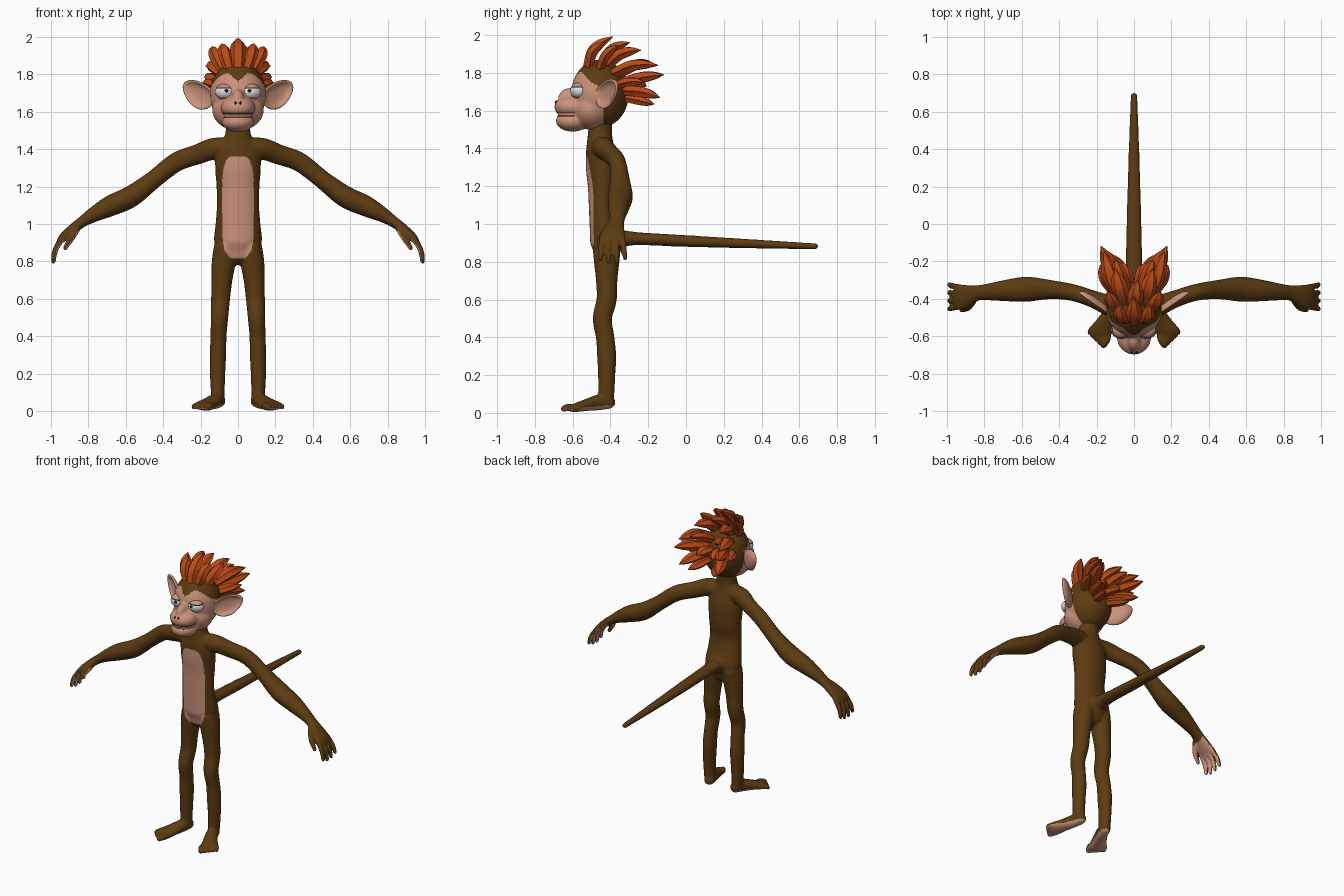
import bpy, bmesh, math
from mathutils import Vector, Matrix

if "Cube" in bpy.data.objects:
    bpy.data.objects.remove(bpy.data.objects["Cube"])


def material(name, rgb):
    m = bpy.data.materials.new(name)
    m.diffuse_color = (*rgb, 1)
    m.use_nodes = True
    m.node_tree.nodes["Principled BSDF"].inputs["Base Color"].default_value = m.diffuse_color
    return m


FUR = material("brown fur", (0.11, 0.045, 0.006))
SKIN = material("pink skin", (0.60, 0.29, 0.20))
HAIR = material("orange hair", (0.50, 0.07, 0.008))
WHITE = material("eye white", (0.72, 0.75, 0.77))
DARK = material("dark line", (0.012, 0.01, 0.01))


def spline(pts, steps=4):
    """Catmull-Rom through points carrying position and two radii."""
    out = []
    for i in range(len(pts) - 1):
        p = [pts[max(0, min(len(pts) - 1, i + k))] for k in (-1, 0, 1, 2)]
        for s in range(steps):
            t = s / steps
            out.append([0.5 * (2 * b + (c - a) * t + (2 * a - 5 * b + 4 * c - d) * t * t
                               + (3 * b - a - 3 * c + d) * t ** 3) for a, b, c, d in zip(*p)])
    out.append(list(pts[-1]))
    return out


def tube(bm, pts, ref, n=16, star=0.0):
    """Smooth tube with rounded ends; points are (x, y, z, radius along ref, other radius)."""
    pts = spline(pts)
    pos = [Vector(p[:3]) for p in pts]
    last = len(pts) - 1
    rings = []
    for i, p in enumerate(pts):
        t = (pos[min(i + 1, last)] - pos[max(i - 1, 0)]).normalized()
        a, b = max(p[3], 0.002), max(p[4], 0.002)
        ring = [(pos[i], t, a, b)]
        for deg in (30, 60, 80):
            e = math.radians(deg)
            off = t * min(a, b) * math.sin(e)
            if i == 0:
                ring.insert(0, (pos[i] - off, t, a * math.cos(e), b * math.cos(e)))
            elif i == last:
                ring.append((pos[i] + off, t, a * math.cos(e), b * math.cos(e)))
        rings += ring
    loops = []
    for c, t, a, b in rings:
        u = Vector(ref)
        u = (u - t * u.dot(t)).normalized()
        v = t.cross(u)
        loop = []
        for k in range(n):
            ang, f = 2 * math.pi * k / n, 1 - star * (k % 2)
            loop.append(bm.verts.new(c + u * a * f * math.cos(ang) + v * b * f * math.sin(ang)))
        loops.append(loop)
    for l0, l1 in zip(loops, loops[1:]):
        for k in range(n):
            bm.faces.new((l0[k], l0[(k + 1) % n], l1[(k + 1) % n], l1[k]))
    bm.faces.new(loops[0])
    bm.faces.new(loops[-1])


def ball(bm, c, r):
    bmesh.ops.create_uvsphere(bm, u_segments=32, v_segments=20, radius=1,
                              matrix=Matrix.Translation(c) @ Matrix.Diagonal((*r, 1)))


def finish(bm, name, mats, rule=None, voxel=0, smooth=0, subsurf=0, angle=None):
    bmesh.ops.recalc_face_normals(bm, faces=bm.faces[:])
    me = bpy.data.meshes.new(name)
    bm.to_mesh(me)
    bm.free()
    ob = bpy.data.objects.new(name, me)
    bpy.context.collection.objects.link(ob)
    if voxel:
        m = ob.modifiers.new("fuse", 'REMESH')
        m.mode, m.voxel_size = 'VOXEL', voxel
        m = ob.modifiers.new("soften", 'SMOOTH')
        m.factor, m.iterations = 0.5, smooth
    if subsurf:
        ob.modifiers.new("round", 'SUBSURF').levels = subsurf
    if ob.modifiers:
        dg = bpy.context.evaluated_depsgraph_get()
        me = bpy.data.meshes.new_from_object(ob.evaluated_get(dg))
        ob.modifiers.clear()
        ob.data = me
    me.materials.clear()
    for m in mats:
        me.materials.append(m)
    for f in me.polygons:
        f.material_index = rule(f.center, f.normal) if rule else 0
    me.shade_smooth()
    if angle:
        me.set_sharp_from_angle(angle=math.radians(angle))
    return ob


X, Y = (1, 0, 0), (0, 1, 0)

# Body: torso, tail, legs, feet, arms and hands fused together
bm = bmesh.new()
tube(bm, [(0, -.42, .85, .105, .07), (0, -.42, .91, .128, .088), (0, -.435, 1.0, .12, .076),
          (0, -.445, 1.1, .113, .07), (0, -.44, 1.2, .115, .08), (0, -.445, 1.3, .122, .085),
          (0, -.452, 1.38, .12, .078), (0, -.455, 1.43, .095, .07), (0, -.455, 1.48, .068, .064),
          (0, -.45, 1.56, .065, .06)], X, 24)
tube(bm, [(0, -.42, .91, .07, .06), (0, -.33, .922, .055, .045), (0, -.25, .922, .045, .034),
          (0, 0, .91, .04, .031), (0, .35, .895, .03, .024), (0, .685, .882, .018, .016)], X)
for s in (1, -1):
    # leg
    tube(bm, [(s * .068, -.42, .88, .06, .075), (s * .076, -.42, .8, .064, .068),
              (s * .086, -.42, .7, .056, .057), (s * .093, -.42, .6, .051, .054),
              (s * .099, -.443, .5, .047, .051), (s * .104, -.428, .4, .043, .049),
              (s * .107, -.42, .3, .044, .051), (s * .109, -.42, .2, .041, .046),
              (s * .108, -.422, .1, .037, .043), (s * .106, -.42, .06, .034, .038)], X)
    # foot and toes
    tube(bm, [(s * .102, -.41, .056, .036, .036), (s * .118, -.46, .056, .04, .042),
              (s * .15, -.525, .042, .05, .032), (s * .178, -.575, .03, .062, .025),
              (s * .187, -.592, .026, .06, .021)], X)
    for k in range(5):
        o = -.05 + .025 * k
        x, y, r = .185 + .88 * o, -.585 + .47 * o, .02 - .0015 * k
        d = .045 - .006 * k
        tube(bm, [(s * x, y, .03, r, r), (s * (x + .235 * d), y - .44 * d, .028, r, r),
                  (s * (x + .47 * d), y - .88 * d, .022, r * .85, r * .85)], X, 10)
    # arm and palm
    tube(bm, [(s * .05, -.45, 1.405, .06, .055), (s * .13, -.435, 1.402, .056, .058),
              (s * .22, -.40, 1.37, .046, .054), (s * .33, -.365, 1.33, .045, .052),
              (s * .45, -.35, 1.237, .052, .049), (s * .57, -.348, 1.147, .067, .058),
              (s * .68, -.355, 1.097, .058, .056), (s * .77, -.362, 1.05, .046, .041),
              (s * .83, -.367, 1.012, .041, .03), (s * .88, -.38, .975, .056, .027),
              (s * .93, -.39, .932, .07, .023), (s * .95, -.39, .908, .066, .018)], Y)
    # fingers
    for k in range(4):
        y = -.449 + .04 * k
        tip = (.8, .785, .788, .805)[k]
        tube(bm, [(s * .935, -.39 + (y + .39) * .9, .925, .015, .016), (s * .972, y, .868, .0155, .016),
                  (s * .985, y - .005 + .004 * k, tip + .015, .013, .013)], Y, 10)
    # thumb
    tube(bm, [(s * .86, -.41, .975, .024, .02), (s * .888, -.448, .925, .018, .018),
              (s * .922, -.458, .872, .013, .013)], Y, 10)


def body_rule(c, n):
    belly = (abs(c.x) / .084) ** 3 + (abs(c.z - 1.09) / .275) ** 5 < 1 and n.y < -.1 and c.y < -.4
    palm = abs(c.x) > .85 and n.dot(Vector((math.copysign(.75, -c.x), 0, -.66))) > .45
    sole = c.z < .05 and n.z < -.45
    return 1 if belly or palm or sole else 0


finish(bm, "body", [FUR, SKIN], body_rule, .007, 5)

# Head: skull, jaw, muzzle and chin fused, with a fur cap above the hairline
bm = bmesh.new()
ball(bm, (0, -.455, 1.69), (.15, .153, .18))
ball(bm, (0, -.50, 1.61), (.138, .11, .112))
ball(bm, (0, -.60, 1.62), (.092, .097, .062))
ball(bm, (0, -.60, 1.545), (.086, .089, .056))
ball(bm, (0, -.615, 1.665), (.035, .062, .055))


def head_rule(c, n):
    x = abs(c.x)
    line = 1.76 + .9 * x if x < .05 else 1.805 - 8 * (x - .05) ** 2
    return 1 if c.y < -.44 and c.z < line else 0


finish(bm, "head", [FUR, SKIN], head_rule, .007, 7)

# Mouth: lips, teeth and dark parting line
for name, z, r, m in (("lips", 1.571, (.079, .083, .011), HAIR),
                      ("teeth", 1.584, (.074, .083, .007), WHITE),
                      ("mouth_line", 1.592, (.085, .089, .004), DARK)):
    bm = bmesh.new()
    ball(bm, (0, -.60, z), r)
    finish(bm, name, [m])


# Eyes with heavy lids, pupils, nostrils and ears
def eye_rule(c, n):
    return 1 if c.z > 1.729 else 2 if c.z > 1.722 else 1 if c.z < 1.676 else 0


ear_outline = [(-.01, 1.70), (.03, 1.735), (.10, 1.767), (.165, 1.772), (.208, 1.752),
               (.203, 1.705), (.17, 1.655), (.12, 1.615), (.06, 1.605), (0, 1.63)]
for s, side in ((1, "left"), (-1, "right")):
    bm = bmesh.new()
    bmesh.ops.create_uvsphere(bm, u_segments=32, v_segments=40, radius=1,
                              matrix=Matrix.Translation((s * .068, -.565, 1.706))
                              @ Matrix.Diagonal((.054, .048, .044, 1)))
    finish(bm, side + "_eye", [WHITE, SKIN, DARK], eye_rule)
    bm = bmesh.new()
    ball(bm, (s * .062, -.611, 1.711), (.010, .004, .010))
    finish(bm, side + "_pupil", [DARK])
    bm = bmesh.new()
    ball(bm, (s * .013, -.686, 1.645), (.005, .009, .008))
    finish(bm, side + "_nostril", [DARK])
    # ear: cupped dish made of scaled rings, (scale, forward offset)
    bm = bmesh.new()
    loops = []
    for f, d in ((.35, -.026), (.75, -.02), (1, -.004), (1, .008), (.86, .010), (.7, -.006), (.3, -.012)):
        loop = []
        for u, z in ear_outline:
            u, z = .10 + (u - .10) * f, 1.69 + (z - 1.69) * f
            loop.append(bm.verts.new((s * (.13 + .8 * u + .6 * d), -.475 + .56 * u - .8 * d, z)))
        loops.append(loop)
    for a, b in zip(loops, loops[1:]):
        for k in range(10):
            bm.faces.new((a[k], a[(k + 1) % 10], b[(k + 1) % 10], b[k]))
    bm.faces.new(loops[0])
    bm.faces.new(loops[-1])
    finish(bm, side + "_ear", [SKIN], subsurf=2)

# Hair: ribbed spikes swept up and back, (root, tip, radius), mirrored off-centre
spikes = [((0, -.53, 1.85), (0, -.39, 1.99), .045), ((0, -.45, 1.86), (.02, -.30, 1.96), .045),
          ((.05, -.52, 1.845), (.085, -.43, 1.96), .038), ((.08, -.46, 1.83), (.14, -.36, 1.945), .04),
          ((.05, -.42, 1.85), (.10, -.24, 1.92), .045), ((.08, -.38, 1.81), (.16, -.15, 1.84), .045),
          ((.05, -.35, 1.80), (.10, -.19, 1.86), .042), ((.07, -.34, 1.75), (.175, -.12, 1.79), .045),
          ((.10, -.37, 1.74), (.18, -.22, 1.75), .035), ((.06, -.33, 1.71), (.15, -.14, 1.67), .042),
          ((.03, -.33, 1.74), (.06, -.21, 1.73), .038), ((.04, -.33, 1.67), (.10, -.17, 1.635), .036)]
centre = Vector((0, -.455, 1.69))
bm = bmesh.new()
for root, tip, r in spikes:
    for s in ((1, -1) if root[0] else (1,)):
        a, b = Vector((s * root[0], *root[1:])), Vector((s * tip[0], *tip[1:]))
        n = (a - centre).normalized()
        m1, m2 = a.lerp(b, .33) + n * .022, a.lerp(b, .68) + n * .018
        tube(bm, [(*(a - n * .02), r * .8, r * .6), (*m1, r, r * .75),
                  (*m2, r * .75, r * .55), (*b, .003, .003)], X, 12, .22)
finish(bm, "hair", [HAIR], angle=35)
